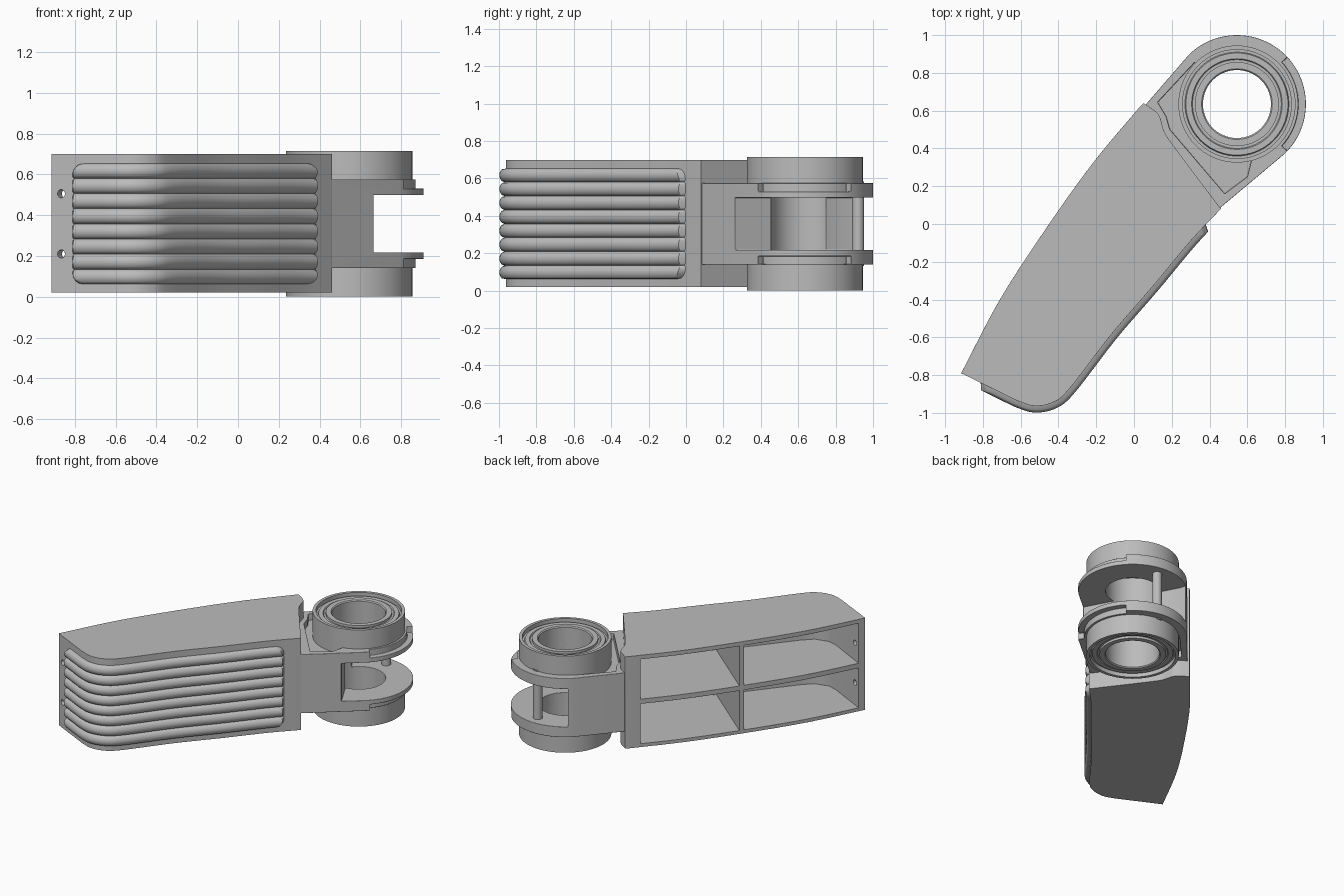
import bpy, bmesh, math
from mathutils import Vector, Matrix

if "Cube" in bpy.data.objects:
    bpy.data.objects.remove(bpy.data.objects["Cube"])

grey = bpy.data.materials.new("metal grey")
grey.use_nodes = True
grey.diffuse_color = (0.5, 0.5, 0.5, 1)
grey.node_tree.nodes["Principled BSDF"].inputs["Base Color"].default_value = (0.5, 0.5, 0.5, 1)

MID = 0.3575                    # mirror height
HUB = Vector((0.545, 0.635))    # pivot centre


def finish(name, bm):
    bmesh.ops.remove_doubles(bm, verts=bm.verts, dist=1e-5)
    bmesh.ops.recalc_face_normals(bm, faces=bm.faces)
    mesh = bpy.data.meshes.new(name)
    bm.to_mesh(mesh)
    bm.free()
    mesh.materials.append(grey)
    ob = bpy.data.objects.new(name, mesh)
    bpy.context.collection.objects.link(ob)
    return ob


def activate(ob):
    bpy.ops.object.select_all(action='DESELECT')
    ob.select_set(True)
    bpy.context.view_layer.objects.active = ob


def smooth(ob, angle=35):
    activate(ob)
    bpy.ops.object.shade_smooth_by_angle(angle=math.radians(angle))


def prism(name, pts, z0, z1):
    bm = bmesh.new()
    low = [bm.verts.new((p[0], p[1], z0)) for p in pts]
    top = [bm.verts.new((p[0], p[1], z1)) for p in pts]
    bm.faces.new(low)
    bm.faces.new(top)
    for i in range(len(pts)):
        j = (i + 1) % len(pts)
        bm.faces.new((low[i], low[j], top[j], top[i]))
    return finish(name, bm)


def both(name, pts, z0, z1):
    """Same prism above and below the middle height."""
    return [prism(name, pts, z0, z1), prism(name, pts, 2 * MID - z1, 2 * MID - z0)]


def cut(ob, cutters):
    for c in cutters:
        c.hide_render = True
        mod = ob.modifiers.new("cut", 'BOOLEAN')
        mod.object, mod.operation, mod.solver = c, 'DIFFERENCE', 'EXACT'
        activate(ob)
        bpy.ops.object.modifier_apply(modifier=mod.name)
        bpy.data.objects.remove(c)


def bevel(ob, width):
    mod = ob.modifiers.new("rounded edges", 'BEVEL')
    mod.width, mod.segments = width, 3
    mod.limit_method, mod.angle_limit = 'ANGLE', math.radians(40)
    smooth(ob)


def spline(pts, n=6):
    """Smooth curve through the points."""
    p = [Vector(q) for q in pts]
    p = [2 * p[0] - p[1]] + p + [2 * p[-1] - p[-2]]
    out = []
    for a, b, c, d in zip(p, p[1:], p[2:], p[3:]):
        for k in range(n):
            t = k / n
            out.append(0.5 * (2 * b + (c - a) * t + (2 * a - 5 * b + 4 * c - d) * t * t
                              + (3 * b - a - 3 * c + d) * t ** 3))
    return out + [p[-2]]


def arc(radius, a0, a1, n):
    return [HUB + radius * Vector((math.cos(a), math.sin(a)))
            for a in (math.radians(a0 + (a1 - a0) * i / n) for i in range(n + 1))]


def lathe(name, profile, seg=72):
    bm = bmesh.new()
    rings = [[bm.verts.new((HUB.x + r * math.cos(2 * math.pi * i / seg),
                            HUB.y + r * math.sin(2 * math.pi * i / seg), z))
              for i in range(seg)] for r, z in profile]
    for a, b in zip(rings, rings[1:] + rings[:1]):
        for i in range(seg):
            j = (i + 1) % seg
            bm.faces.new((a[i], a[j], b[j], b[i]))
    ob = finish(name, bm)
    smooth(ob)
    return ob


def cylinder(name, radius, length, matrix, seg=24):
    bm = bmesh.new()
    bmesh.ops.create_cone(bm, cap_ends=True, segments=seg, radius1=radius,
                          radius2=radius, depth=length, matrix=matrix)
    return finish(name, bm)


# Pedal body: hollow curved block
tread = [Vector((-0.915, -0.79))] + spline(
    [(-0.62, -0.935), (-0.53, -0.963), (-0.43, -0.945), (-0.34, -0.87), (-0.12, -0.585),
     (0.1, -0.33), (0.3, -0.09), (0.46, 0.08)])
end = spline([(0.46, 0.08), (0.22, 0.4), (0.16, 0.49), (0.13, 0.58), (0.05, 0.64)], 4)
back = spline([(0.03, 0.62), (-0.22, 0.32), (-0.47, -0.03), (-0.71, -0.4), (-0.915, -0.79)])
body = prism("pedal_body", tread + end[1:] + back[:-1], 0.02, 0.7)

# Four open pockets at the back and two holes in the end wall
inner = [(-0.12, 0.63), (-0.02, 0.56), (0.09, 0.49), (0.14, 0.4), (0.38, 0.07), (0.25, -0.09),
         (0.05, -0.33), (0.01, -0.37), (-0.45, 0.014), (-0.55, 0.084)]
outer = [(-0.57, 0.056), (-0.47, -0.014), (-0.01, -0.395), (-0.15, -0.56), (-0.36, -0.82),
         (-0.43, -0.89), (-0.53, -0.915), (-0.6, -0.895), (-0.87, -0.757), (-1, -0.69)]
pockets = both("pocket", inner, 0.375, 0.67) + both("pocket", outer, 0.375, 0.67)
cut(body, pockets)
along = Vector((0.44, 0.9, 0)).to_track_quat('Z', 'Y').to_matrix().to_4x4()
cut(body, [cylinder("hole", 0.02, 0.12, Matrix.Translation((-0.865, -0.81, z)) @ along)
           for z in (0.21, 0.505)])
bevel(body, 0.014)

# Ribbed tread pad wrapped around the front of the body
lengths = [0]
for a, b in zip(tread, tread[1:]):
    lengths.append(lengths[-1] + (b - a).length)


def along_tread(s):
    i = max(k for k in range(len(tread) - 1) if lengths[k] <= s)
    t = (s - lengths[i]) / (lengths[i + 1] - lengths[i])
    return tread[i].lerp(tread[i + 1], t)


RIBS, ROWS, COLS = 8, 96, 70
S0, S1, Z0, Z1, CORNER = 0.11, lengths[-1] - 0.11, 0.06, 0.655, 0.06
bm = bmesh.new()
grid = []
for r in range(ROWS + 1):
    v = r / ROWS
    z = Z0 + (Z1 - Z0) * v
    near = max(0, CORNER - min(z - Z0, Z1 - z))
    inset = CORNER - math.sqrt(CORNER ** 2 - near ** 2)
    rib = 0.008 + 0.027 * math.sqrt(abs(math.sin(math.pi * RIBS * v)))
    row = []
    for c in range(COLS + 1):
        u = c / COLS
        s = S0 + inset + (S1 - S0 - 2 * inset) * u
        d = along_tread(s + 0.03) - along_tread(s - 0.03)
        height = -0.01 if c in (0, COLS) or r in (0, ROWS) else rib
        p = along_tread(s) + Vector((d.y, -d.x)).normalized() * height
        row.append(bm.verts.new((p.x, p.y, z)))
    grid.append(row)
for a, b in zip(grid, grid[1:]):
    for c in range(COLS):
        bm.faces.new((a[c], a[c + 1], b[c + 1], b[c]))
pad = finish("tread_pad", bm)
smooth(pad, 50)

# Hinge bracket: neck running into two round lugs
bracket = prism("hinge_bracket", [(0.06, 0.63), (0.12, 0.56), (0.15, 0.47), (0.21, 0.39), (0.45, 0.08)]
                + arc(0.365, -46, 134, 48), 2 * MID - 0.575, 0.575)
gap = prism("gap", [(0.68, 0.23), (1.1, 0.23), (1.1, 1.1), (0.28, 1.1), (0.33, 0.885)],
            2 * MID - 0.4975, 0.4975)
bore = prism("bore", arc(0.18, 0, 354, 59), -0.1, 0.9)
steps = both("step", arc(0.325, -43, 43, 20) + arc(0.42, 43, -43, 20), 0.53, 0.7)
recess = [(0.125, 0.645), (0.32, 0.855), (0.5, 0.7), (0.62, 0.33), (0.6, 0.25), (0.48, 0.16),
          (0.25, 0.43), (0.19, 0.5), (0.17, 0.57)]
cut(bracket, [gap, bore] + steps + both("recess", recess, 0.525, 0.7))
bevel(bracket, 0.008)

# Bearings above and below, with grooved faces
profile = [(0.18, 0.5), (0.18, 0.7), (0.187, 0.707), (0.222, 0.707), (0.222, 0.69), (0.235, 0.69),
           (0.24, 0.697), (0.27, 0.697), (0.275, 0.685), (0.288, 0.685), (0.288, 0.715),
           (0.31, 0.715), (0.31, 0.528), (0.2, 0.5)]
lathe("upper_bearing", profile)
lathe("lower_bearing", [(r, 2 * MID - z) for r, z in profile])

# Cross pin between the lugs
pin = cylinder("cross_pin", 0.032, 0.45, Matrix.Translation((0.57, 0.92, MID)))
smooth(pin)
